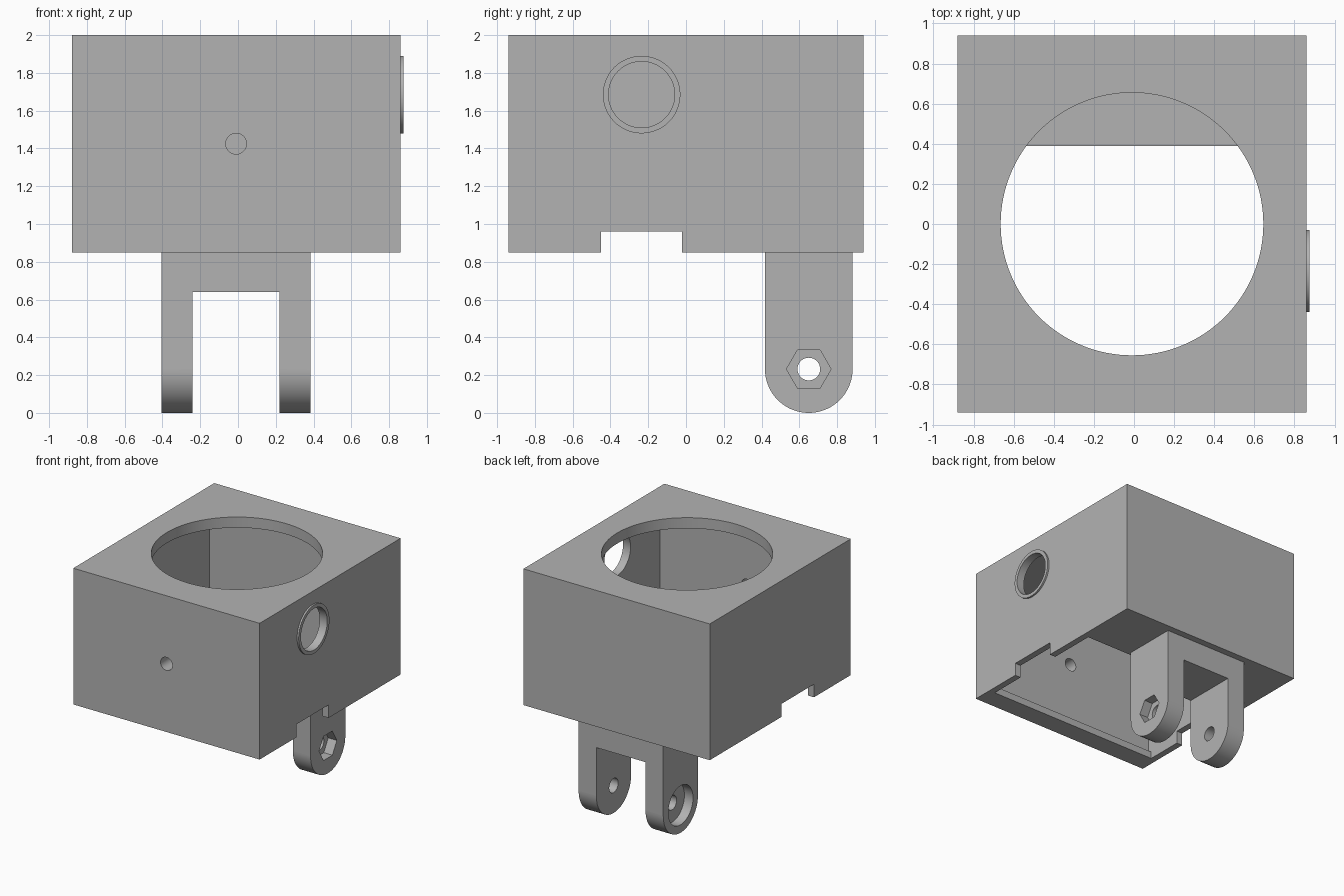
import bpy
import math
from mathutils import Matrix, Vector

if "Cube" in bpy.data.objects:
    bpy.data.objects.remove(bpy.data.objects["Cube"], do_unlink=True)

grey = bpy.data.materials.new("plain grey")
grey.use_nodes = True
colour = (0.45, 0.45, 0.45, 1)
grey.diffuse_color = colour
grey.node_tree.nodes["Principled BSDF"].inputs["Base Color"].default_value = colour

MID = -0.01            # shared centre line in x
BOX_X = (-0.88, 0.86)
BOX_Y = (-0.94, 0.94)
BOTTOM, TOP = 0.85, 2.0


def block(name, xs, ys, zs):
    lo, hi = Vector((xs[0], ys[0], zs[0])), Vector((xs[1], ys[1], zs[1]))
    bpy.ops.mesh.primitive_cube_add(size=1, location=(lo + hi) / 2)
    ob = bpy.context.object
    ob.name = name
    ob.data.transform(Matrix.Diagonal((*(hi - lo), 1)))
    return ob


def rod(name, axis, radius, centre, length, sides=96):
    turn = {"X": (0, math.pi / 2, 0), "Y": (math.pi / 2, 0, 0), "Z": (0, 0, 0)}[axis]
    bpy.ops.mesh.primitive_cylinder_add(vertices=sides, radius=radius, depth=length,
                                        location=centre, rotation=turn)
    ob = bpy.context.object
    ob.name = name
    return ob


def combine(target, tool, operation="DIFFERENCE"):
    tool.hide_render = True
    mod = target.modifiers.new("shape", "BOOLEAN")
    mod.operation = operation
    mod.solver = "EXACT"
    mod.object = tool
    bpy.context.view_layer.objects.active = target
    bpy.ops.object.modifier_apply(modifier=mod.name)
    bpy.data.objects.remove(tool, do_unlink=True)


def finish(ob):
    ob.data.materials.clear()
    ob.data.materials.append(grey)
    bpy.ops.object.select_all(action="DESELECT")
    ob.select_set(True)
    bpy.context.view_layer.objects.active = ob
    bpy.ops.object.shade_smooth_by_angle(angle=math.radians(30))


# Hollow housing with a raised port rim on its side
housing = block("housing", BOX_X, BOX_Y, (BOTTOM, TOP))
port = (0.86, -0.235, 1.685)
combine(housing, rod("rim", "X", 0.205, (0.855, *port[1:]), 0.04), "UNION")

# Inner room, leaving walls, roof and a thin floor
combine(housing, block("room", (-0.825, 0.805), (-0.80, 0.80), (BOTTOM + 0.06, TOP - 0.09)))
# Floor opening: leaves a ledge at the back and a small lip at the front
combine(housing, block("floor_opening", (-0.825, 0.805), (-0.77, 0.39), (0.7, 1.0)))
# Round opening in the roof
combine(housing, rod("roof_hole", "Z", 0.655, (MID, 0, TOP), 0.4, 128))
# Side port and small front hole
combine(housing, rod("port_hole", "X", 0.175, port, 0.3))
combine(housing, rod("front_hole", "Y", 0.055, (MID, -0.9, 1.425), 0.4, 48))
# Notch through both side walls
combine(housing, block("notch", (-1, 1), (-0.45, -0.02), (0.7, 0.96)))
finish(housing)

# Forked hinge below the back ledge
LEG_X = (-0.405, 0.385)
PIN_Y, PIN_Z, LEG_R = 0.65, 0.232, 0.232
hinge = block("hinge_fork", LEG_X, (PIN_Y - LEG_R, PIN_Y + LEG_R), (PIN_Z, BOTTOM + 0.01))
width = LEG_X[1] - LEG_X[0]
combine(hinge, rod("round_end", "X", LEG_R, (MID, PIN_Y, PIN_Z), width), "UNION")
combine(hinge, block("slot", (-0.24, 0.22), (0.3, 1), (-0.2, 0.64)))

# Pin hole, round recess on one leg, hexagonal recess on the other
combine(hinge, rod("pin_hole", "X", 0.06, (MID, PIN_Y, PIN_Z), 2, 48))
combine(hinge, rod("round_recess", "X", 0.165, (LEG_X[0], PIN_Y, PIN_Z), 0.16, 64))
hexagon = rod("hex_recess", "X", 0.118, (LEG_X[1], PIN_Y, PIN_Z), 0.16, 6)
hexagon.data.transform(Matrix.Rotation(math.radians(0), 4, "Z"))
combine(hinge, hexagon)
finish(hinge)
